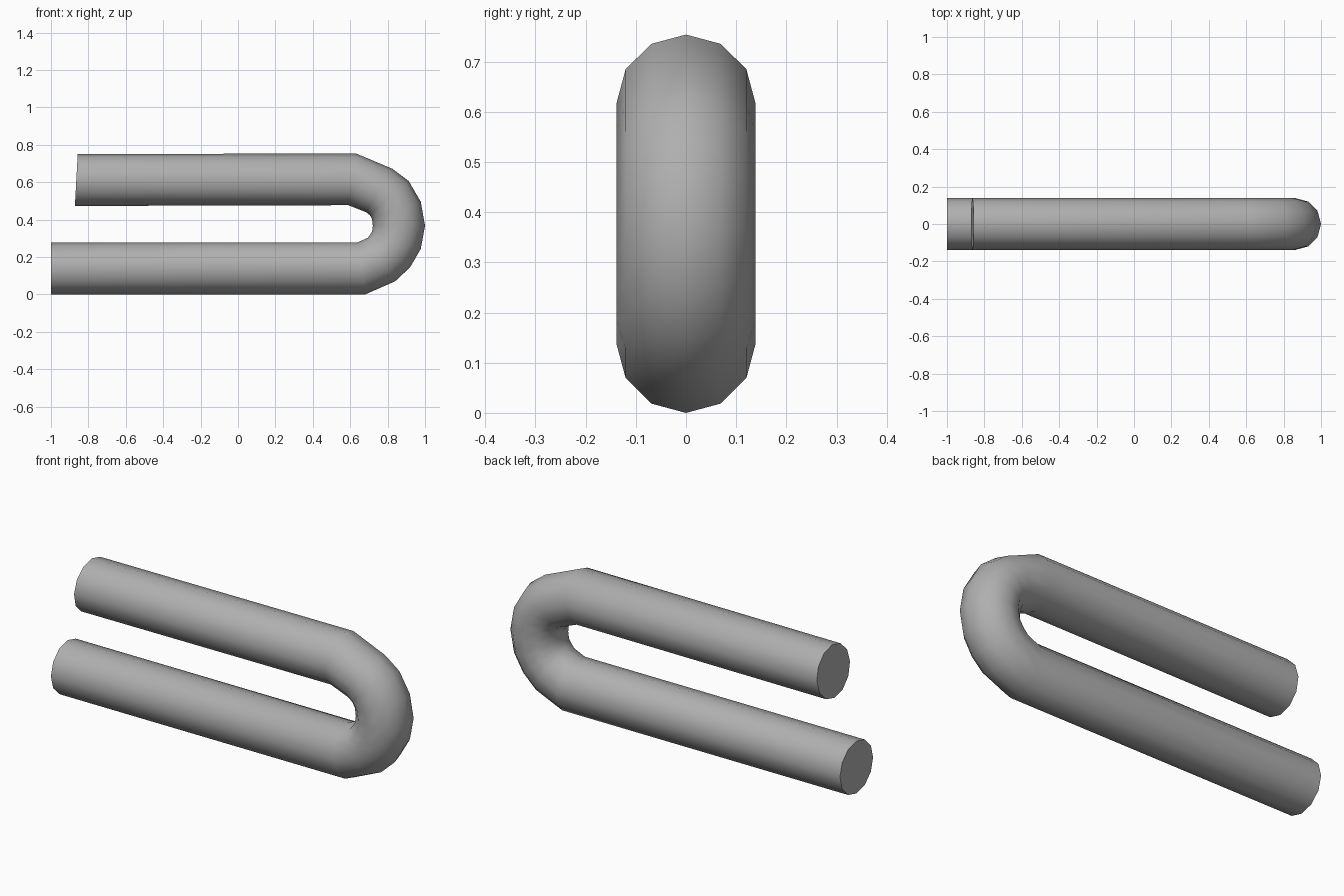
import bpy, bmesh
from math import sin, cos, pi, radians
from mathutils import Vector

if "Cube" in bpy.data.objects:
    bpy.data.objects.remove(bpy.data.objects["Cube"])

SIDES, R = 12, 0.139

# Bend stations along the tube: outer edge (x, z), inner edge (x, z)
stations = [
    ((-1.0, 0.0), (-1.0, 0.278)),
    ((0.68, 0.0), (0.639, 0.278)),
    ((0.84, 0.07), (0.694, 0.303)),
    ((0.92, 0.145), (0.708, 0.322)),
    ((0.977, 0.243), (0.717, 0.337)),
    ((1.0, 0.367), (0.721, 0.367)),
    ((0.977, 0.496), (0.717, 0.403)),
    ((0.912, 0.607), (0.705, 0.424)),
    ((0.825, 0.672), (0.684, 0.440)),
    ((0.63, 0.754), (0.590, 0.477)),
    ((-0.857, 0.75), (-0.872, 0.473)),
]

# Twelve-sided rings skinned into one U-shaped tube
bm = bmesh.new()
rings = []
for outer, inner in stations:
    o, i = Vector((outer[0], 0, outer[1])), Vector((inner[0], 0, inner[1]))
    mid, arm = (o + i) / 2, (o - i) / 2
    rings.append([bm.verts.new(mid + arm * cos(a) + Vector((0, R * sin(a), 0)))
                  for a in (2 * pi * k / SIDES for k in range(SIDES))])
for a, b in zip(rings, rings[1:]):
    for k in range(SIDES):
        n = (k + 1) % SIDES
        bm.faces.new((a[k], a[n], b[n], b[k]))

# Flat end caps
bm.faces.new(rings[0])
bm.faces.new(rings[-1])
bmesh.ops.recalc_face_normals(bm, faces=bm.faces)

mesh = bpy.data.meshes.new("bent_tube")
bm.to_mesh(mesh)
bm.free()
tube = bpy.data.objects.new("bent_tube", mesh)
bpy.context.collection.objects.link(tube)
bpy.context.view_layer.objects.active = tube
tube.select_set(True)
bpy.ops.object.shade_smooth_by_angle(angle=radians(60))

# Dark grey metal colour
grey = bpy.data.materials.new("dark_grey")
grey.diffuse_color = (0.43, 0.43, 0.43, 1)
grey.use_nodes = True
grey.node_tree.nodes["Principled BSDF"].inputs["Base Color"].default_value = grey.diffuse_color
mesh.materials.append(grey)
